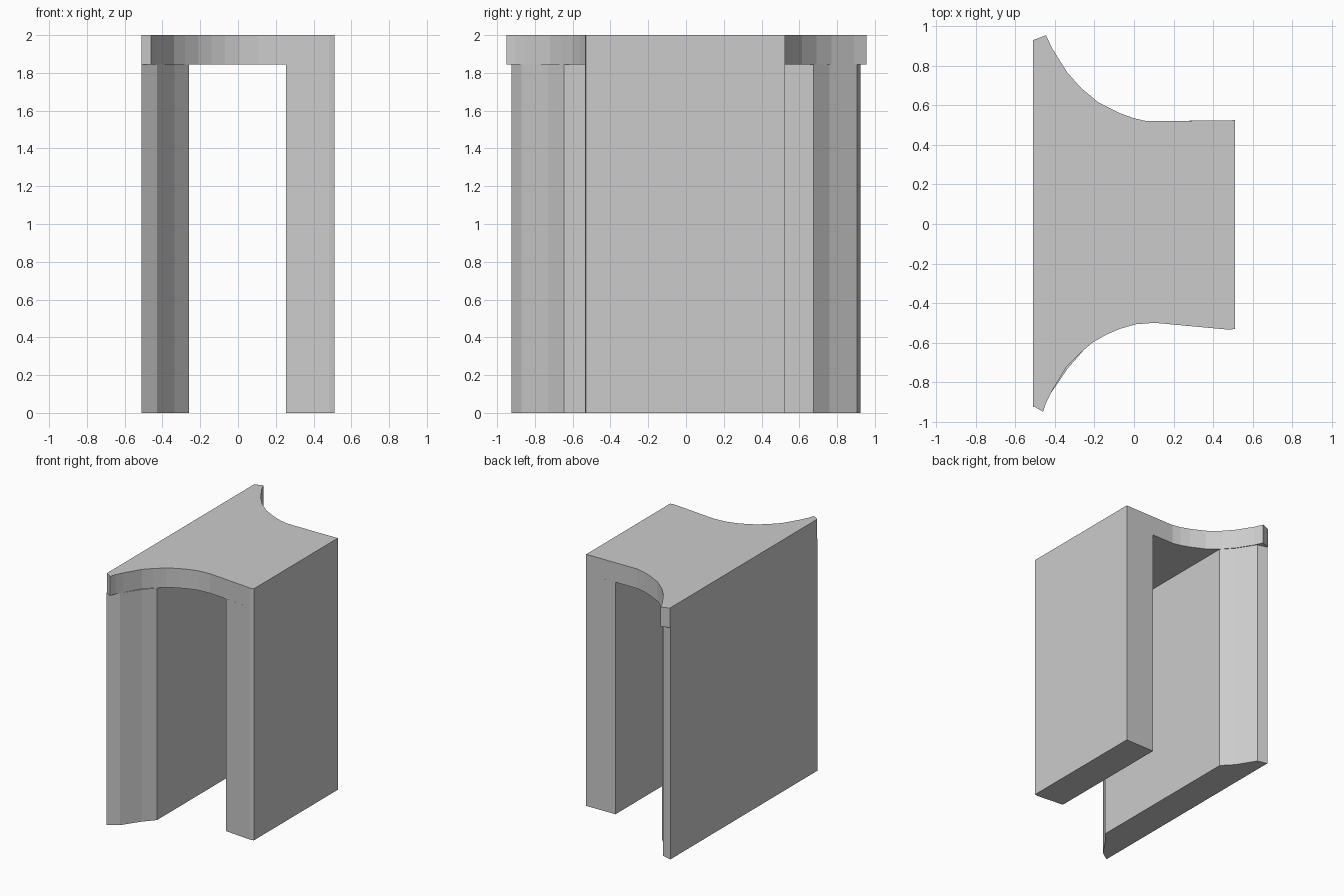
import bpy, bmesh

if "Cube" in bpy.data.objects:
    bpy.data.objects.remove(bpy.data.objects["Cube"])


def prism(name, outline, z0, z1):
    """Extrude a counter-clockwise plan outline from z0 to z1."""
    bm = bmesh.new()
    face = bm.faces.new([bm.verts.new((x, y, z0)) for x, y in outline])
    ext = bmesh.ops.extrude_face_region(bm, geom=[face], use_keep_orig=True)
    top = [g for g in ext["geom"] if isinstance(g, bmesh.types.BMVert)]
    bmesh.ops.translate(bm, verts=top, vec=(0, 0, z1 - z0))
    bmesh.ops.recalc_face_normals(bm, faces=bm.faces[:])
    mesh = bpy.data.meshes.new(name)
    bm.to_mesh(mesh)
    bm.free()
    obj = bpy.data.objects.new(name, mesh)
    bpy.context.collection.objects.link(obj)
    return obj


UNDERSIDE, TOP = 1.845, 2.0

# Top slab with flared, curved front and back edges
front_curve = [(-0.51, -0.92), (-0.46, -0.95), (-0.445, -0.905), (-0.415, -0.845),
               (-0.34, -0.72), (-0.28, -0.66), (-0.21, -0.60), (-0.14, -0.56),
               (-0.07, -0.53), (0.01, -0.507), (0.105, -0.50),
               (0.485, -0.535), (0.51, -0.53)]
back_curve = [(0.51, 0.525), (0.27, 0.522), (0.065, 0.52), (0.0, 0.535),
              (-0.07, 0.56), (-0.18, 0.615), (-0.27, 0.69), (-0.34, 0.77),
              (-0.415, 0.89), (-0.445, 0.955), (-0.51, 0.93)]
prism("top_slab", front_curve + back_curve, UNDERSIDE, TOP)

# Wide wall with coarse facets on its ends
prism("wide_wall", [(-0.51, -0.925), (-0.43, -0.87), (-0.335, -0.73), (-0.26, -0.645),
                    (-0.26, 0.675), (-0.34, 0.76), (-0.43, 0.905), (-0.51, 0.925)],
      0, UNDERSIDE)

# Narrow wall
prism("narrow_wall", [(0.255, -0.514), (0.485, -0.535), (0.51, -0.53),
                      (0.51, 0.525), (0.255, 0.522)], 0, UNDERSIDE)
